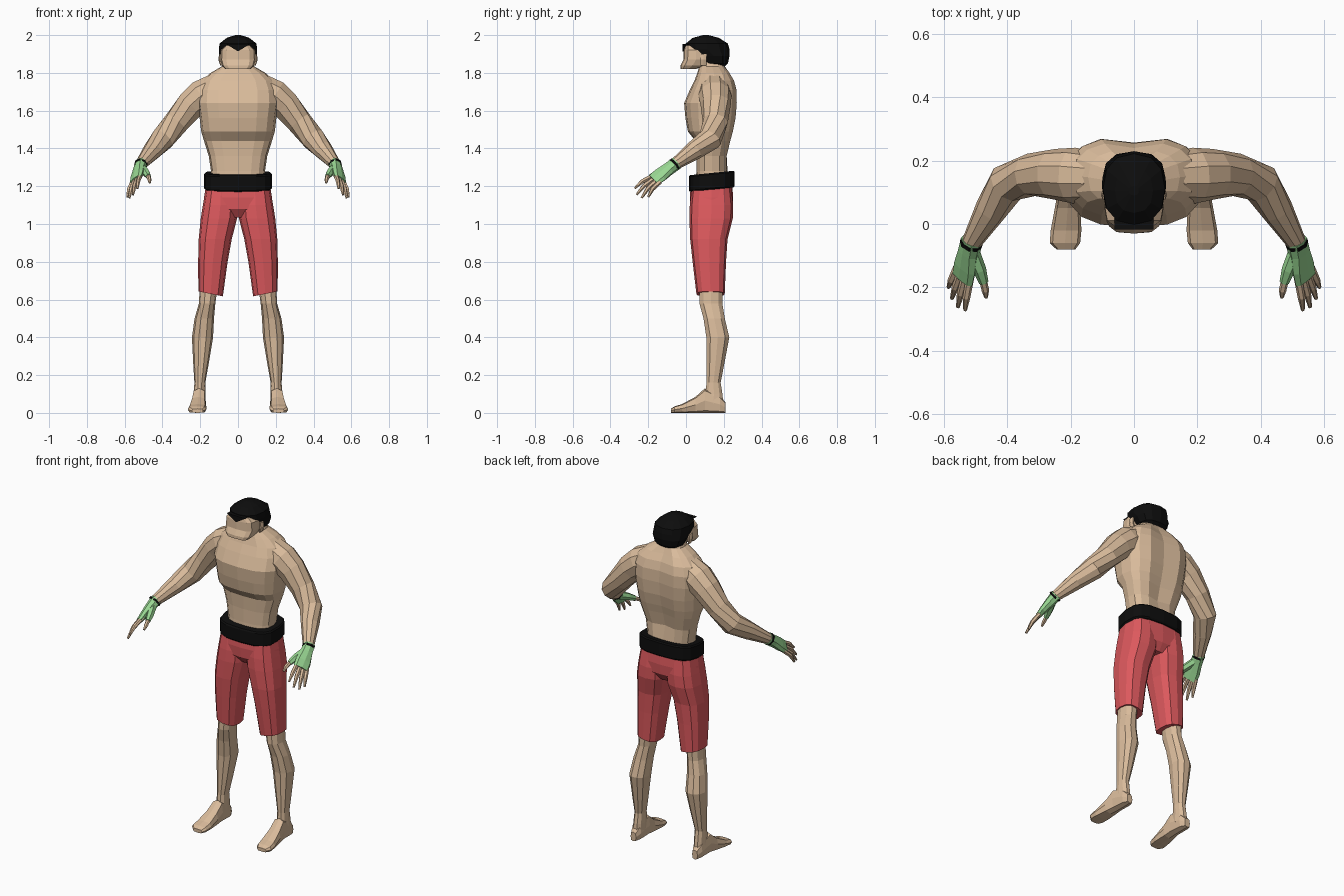
import bpy, bmesh, math
from mathutils import Vector as V


def material(name, rgb):
    m = bpy.data.materials.new(name)
    m.diffuse_color = (*rgb, 1)
    return m


SKIN = material("skin tan", (0.70, 0.50, 0.33))
RED = material("shorts red", (0.72, 0.10, 0.11))
GREEN = material("glove green", (0.32, 0.68, 0.29))
BLACK = material("soft black", (0.004, 0.004, 0.004))


def ring(c, u, v, n=12, p=0.75):
    """Superellipse of n points about c, spanned by half-axes u and v."""
    pts = []
    for i in range(n):
        a = 2 * math.pi * i / n
        f = lambda t: math.copysign(abs(t) ** p, t) if abs(t) > 1e-6 else 0
        pts.append(V(c) + V(u) * f(math.cos(a)) + V(v) * f(math.sin(a)))
    return pts


def level(z, x0, x1, y0, y1, n=12, p=0.75):
    return ring(((x0 + x1) / 2, (y0 + y1) / 2, z), ((x1 - x0) / 2, 0, 0), (0, (y1 - y0) / 2, 0), n, p)


def loft(name, rings, mat, mirror=False):
    bm = bmesh.new()
    vs = [[bm.verts.new(q) for q in r] for r in rings]
    n = len(vs[0])
    for a, b in zip(vs, vs[1:]):
        for i in range(n):
            j = (i + 1) % n
            bm.faces.new((a[i], a[j], b[j], b[i]))
    bm.faces.new(vs[0][::-1])
    bm.faces.new(vs[-1])
    bmesh.ops.recalc_face_normals(bm, faces=bm.faces[:])
    me = bpy.data.meshes.new(name)
    bm.to_mesh(me)
    bm.free()
    me.materials.append(mat)
    ob = bpy.data.objects.new(name, me)
    bpy.context.collection.objects.link(ob)
    if mirror:
        ob.modifiers.new("mirror", 'MIRROR').use_mirror_merge = False
    return ob


def tube(name, path, mat, n=8):
    """Mirrored round tube; path items are (x, y, z, radius)."""
    pts = [V(q[:3]) for q in path]
    rings = []
    for i, q in enumerate(path):
        d = (pts[min(i + 1, len(pts) - 1)] - pts[max(i - 1, 0)]).normalized()
        u = d.cross(V((0, 0, 1))).normalized()
        rings.append(ring(pts[i], u * q[3], u.cross(d) * q[3], n, 1))
    return loft(name, rings, mat, True)


# Torso and neck: z, half width, front y, back y, with a spine groove
rings = []
for z, hx, y0, y1 in [(1.20, .145, .05, .235), (1.28, .143, .055, .22), (1.36, .155, .055, .22),
                      (1.44, .18, .05, .24), (1.49, .195, .01, .255), (1.56, .203, -.003, .27),
                      (1.64, .215, -.01, .277), (1.71, .21, .02, .275), (1.76, .19, .045, .26),
                      (1.80, .145, .06, .235), (1.835, .085, .07, .205), (1.90, .06, .08, .18)]:
    r = level(z, -hx, hx, y0, y1, 16)
    if 1.3 < z < 1.82:
        r[4].y -= .02
    rings.append(r)
loft("torso", rings, SKIN)

# Face with jaw, and ears
loft("face", [level(z, -h, h, a, b, 12, .6) for z, h, a, b in [
    (1.82, .068, -.03, .05), (1.838, .085, -.03, .10), (1.87, .094, -.014, .12),
    (1.92, .092, -.012, .12), (1.946, .066, -.006, .1)]], SKIN)
loft("ear", [level(z, .085, x, .075, .11, 6, 1) for z, x in [(1.84, .094), (1.87, .104), (1.90, .1)]], SKIN, True)

# Hair cap and widow's peak
loft("hair", [level(z, -h, h, a, b, 12, .85) for z, h, a, b in [
    (1.83, .05, .14, .20), (1.85, .085, .09, .222), (1.89, .1, .06, .23), (1.925, .101, .0, .23),
    (1.955, .098, -.002, .222), (1.985, .06, .035, .175), (2.0, .015, .09, .12)]], BLACK)
loft("hair_peak", [[V((-.062, y, 1.952)), V((0, y, 1.914)), V((.062, y, 1.952))] for y in (-.018, .03)], BLACK)

# Belt, rising towards the back
rings = [level(z, -h, h, .015 + d, .258 - d, 16, .65) for z, h, d in
         [(1.182, .172, .006), (1.19, .18, 0), (1.262, .18, 0), (1.27, .174, .006)]]
for r in rings:
    for q in r:
        q.z += .1 * (q.y - .135)
loft("belt", rings, BLACK)

# Shorts: pelvis and two legs
loft("shorts_pelvis", [level(z, -h, h, a, b, 16, .7) for z, h, a, b in [
    (1.035, .08, .06, .215), (1.08, .186, .025, .245), (1.14, .18, .02, .25), (1.20, .17, .025, .245)]], RED)
rings = [level(z, a, b, c, d, 12, .75) for z, a, b, c, d in [
    (.63, .08, .21, .055, .205), (.80, .055, .211, .035, .212), (.92, .033, .208, .022, .22),
    (1.03, .005, .197, .018, .248), (1.10, .0, .186, .02, .25), (1.19, .01, .17, .03, .24)]]
for q in rings[0]:
    q.z += .2 * (q.x - .145)
loft("shorts_leg", rings, RED, True)

# Lower legs
loft("lower_leg", [level(z, a, b, c, d, 10, .9) for z, a, b, c, d in [
    (.05, .172, .238, .09, .20), (.10, .172, .234, .10, .195), (.16, .173, .231, .107, .185),
    (.26, .155, .237, .107, .205), (.40, .132, .244, .105, .232), (.50, .127, .23, .09, .208),
    (.58, .12, .207, .068, .195), (.72, .10, .20, .07, .195)]], SKIN, True)

# Feet, lofted from heel to toe
loft("foot", [ring(((a + b) / 2, y, h / 2), ((b - a) / 2, 0, 0), (0, 0, h / 2), 8, .6) for y, a, b, h in [
    (.21, .188, .224, .055), (.18, .174, .236, .09), (.10, .171, .241, .13), (.05, .169, .25, .085),
    (-.02, .166, .263, .047), (-.06, .17, .266, .035), (-.08, .185, .245, .022)]], SKIN, True)

# Arms from inside the shoulder to the wrist
tube("arm", [(.12, .15, 1.72, .08), (.19, .153, 1.68, .088), (.25, .157, 1.63, .08), (.325, .155, 1.54, .068),
             (.40, .128, 1.45, .064), (.452, .045, 1.39, .051), (.517, -.065, 1.312, .03)], SKIN, 10)
tube("wrist_strap", [(.513, -.057, 1.318, .036), (.516, -.066, 1.311, .036)], BLACK, 8)

# Gloves: flattened palm
index, pinky = V((.515, -.183, 1.255)), V((.565, -.14, 1.213))
wide = (pinky - index).normalized()
thick = V((.025, -.115, -.083)).cross(wide).normalized()
loft("glove", [ring(c, wide * w, thick * t, 8, .8) for c, w, t in [
    ((.511, -.05, 1.322), .034, .033), ((.522, -.09, 1.293), .036, .028),
    ((.533, -.135, 1.26), .046, .022), ((.541, -.172, 1.232), .046, .016)]], GREEN, True)
tube("glove_thumb", [(.51, -.09, 1.295, .024), (.487, -.145, 1.272, .021), (.474, -.185, 1.252, .015)], GREEN, 6)

# Fingers and thumb
tube("thumb", [(.476, -.18, 1.254, .012), (.469, -.21, 1.237, .012), (.467, -.232, 1.218, .006)], SKIN, 6)
tips = [(.533, -.272, 1.188), (.556, -.262, 1.155), (.575, -.235, 1.138), (.586, -.2, 1.143)]
for i, tip in enumerate(tips):
    a, b = index.lerp(pinky, .08 + .28 * i), V(tip)
    a += (a - b) * .1
    m = a.lerp(b, .55) + V((.003, -.006, .006))
    tube("finger_%d" % (i + 1), [(*a, .013), (*m, .012), (*b, .006)], SKIN, 6)
